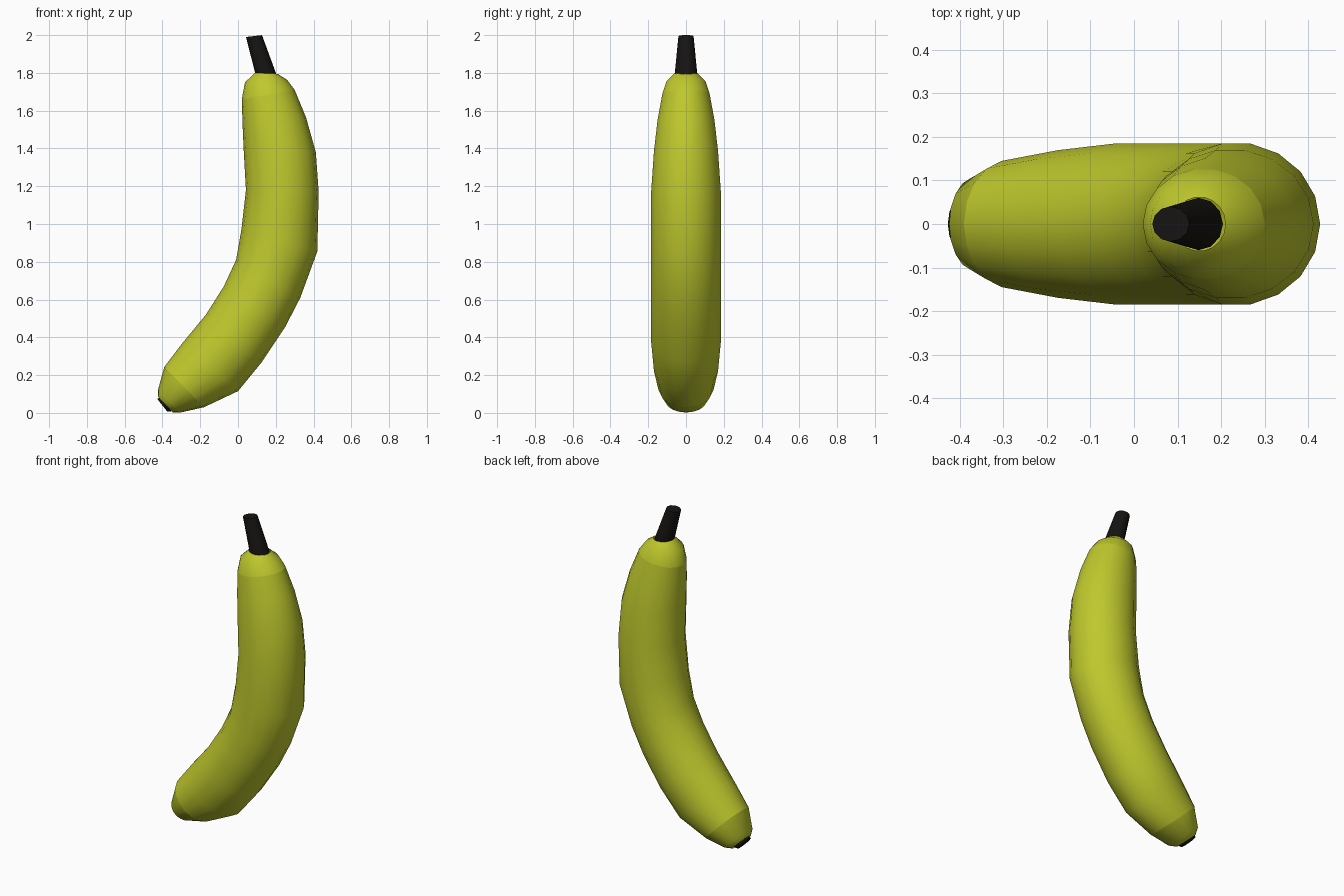
import bpy, bmesh, math
from mathutils import Vector

if "Cube" in bpy.data.objects:
    bpy.data.objects.remove(bpy.data.objects["Cube"])


def material(name, rgb):
    m = bpy.data.materials.new(name)
    m.diffuse_color = (*rgb, 1)
    m.use_nodes = True
    m.node_tree.nodes["Principled BSDF"].inputs["Base Color"].default_value = m.diffuse_color
    return m


skin = material("skin", (0.52, 0.58, 0.026))
dark = material("dark", (0.008, 0.007, 0.006))


# Loft rings; each ring is (left x, left z, right x, right z, half depth in y)
def loft(name, rings, sides, mat, caps=False):
    bm = bmesh.new()
    loops = []
    for lx, lz, rx, rz, h in rings:
        c = Vector(((lx + rx) / 2, 0, (lz + rz) / 2))
        a = Vector(((rx - lx) / 2, 0, (rz - lz) / 2))
        loops.append([bm.verts.new(c + a * math.cos(t) + Vector((0, h * math.sin(t), 0)))
                      for t in (2 * math.pi * i / sides for i in range(sides))])
    # Rings run from top to bottom, so this winding faces outward
    for up, lo in zip(loops, loops[1:]):
        for i in range(sides):
            j = (i + 1) % sides
            bm.faces.new((up[i], lo[i], lo[j], up[j])).smooth = True
    if caps:
        for loop in (loops[0], loops[-1][::-1]):
            f = bm.faces.new(loop)
            for e in f.edges:
                e.smooth = False
    me = bpy.data.meshes.new(name)
    bm.to_mesh(me)
    bm.free()
    me.materials.append(mat)
    ob = bpy.data.objects.new(name, me)
    bpy.context.collection.objects.link(ob)
    return ob


# Shared seam rings between the body and its rounded ends
upper_seam = (0.02, 1.66, 0.30, 1.71, 0.127)
lower_seam = (-0.39, 0.244, -0.18, 0.03, 0.147)

# Curved main body
loft("fruit_body", [
    upper_seam,
    (0.024, 1.53, 0.36, 1.565, 0.153),
    (0.03, 1.395, 0.412, 1.38, 0.172),
    (0.042, 1.18, 0.427, 1.17, 0.187),
    (0.018, 0.97, 0.42, 0.855, 0.187),
    (-0.01, 0.81, 0.33, 0.61, 0.187),
    (-0.075, 0.67, 0.25, 0.455, 0.187),
    (-0.17, 0.52, 0.127, 0.27, 0.187),
    (-0.297, 0.366, 0.0, 0.115, 0.172),
    lower_seam], 18, skin)

# Rounded shoulder under the stem
loft("upper_end", [
    (0.09, 1.80, 0.21, 1.795, 0.062),
    (0.037, 1.75, 0.26, 1.763, 0.104),
    upper_seam], 18, skin)

# Rounded lower end
loft("lower_end", [
    lower_seam,
    (-0.424, 0.12, -0.30, 0.003, 0.108),
    (-0.424, 0.085, -0.345, 0.002, 0.07)], 18, skin)

# Tapered stem
loft("stem", [
    (0.042, 1.99, 0.127, 2.0, 0.04),
    (0.092, 1.795, 0.204, 1.79, 0.06)], 12, dark, True)

# Dark blossom tip
loft("blossom_tip", [
    (-0.412, 0.087, -0.345, 0.01, 0.06),
    (-0.427, 0.073, -0.374, 0.006, 0.056)], 12, dark, True)
